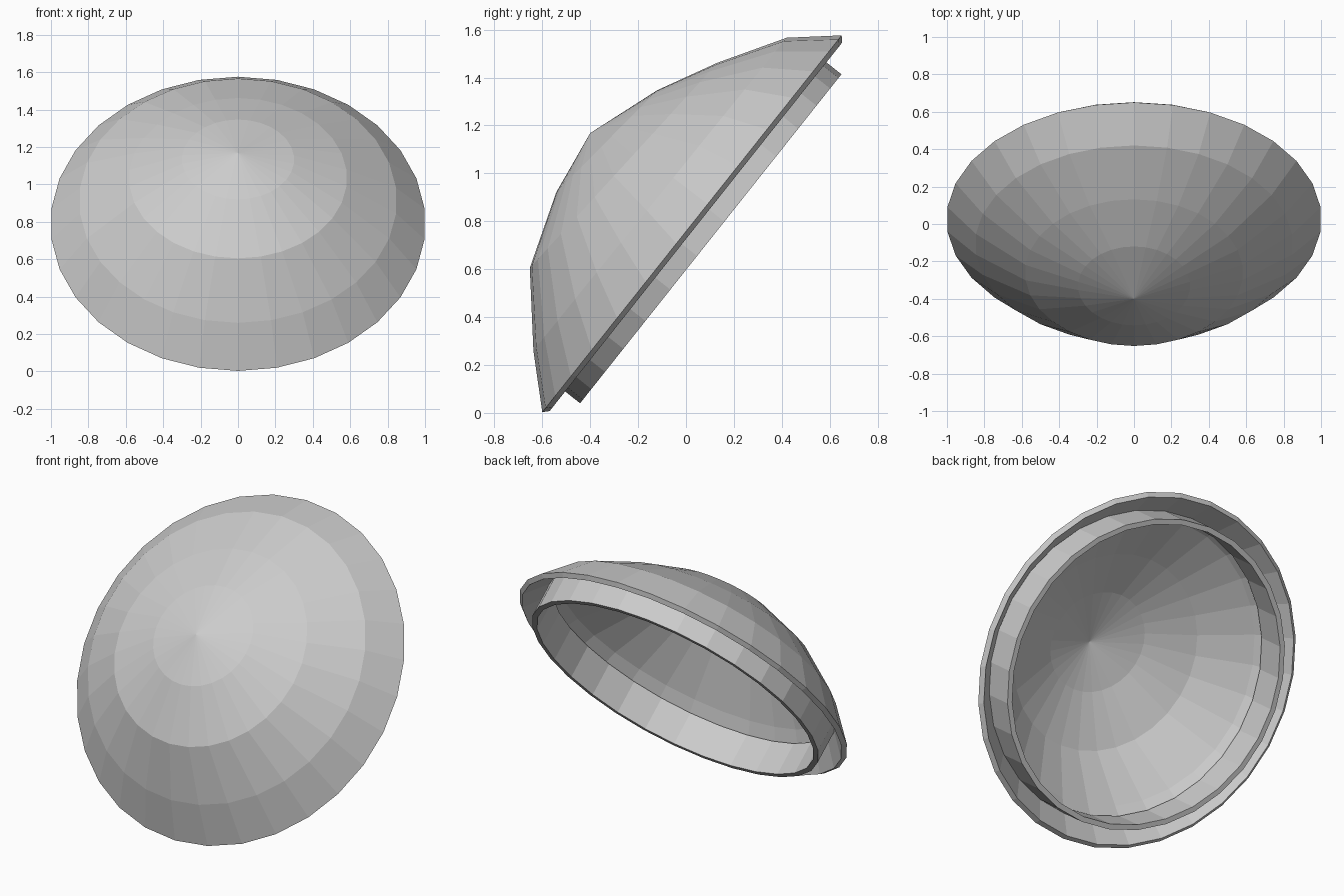
import bpy, bmesh
from math import sin, cos, pi
from mathutils import Vector

if "Cube" in bpy.data.objects:
    bpy.data.objects.remove(bpy.data.objects["Cube"])

SIDES = 30
U = Vector((0, 0.622, 0.783))      # up along the tilted rim plane
N = Vector((0, -0.783, 0.622))     # out through the crown
CENTRE = Vector((0, 0.025, 0.789))


def ring(bm, low, high, rx):
    """Ring spanning low to high in the yz plane, half-width rx in x."""
    low, high = Vector((0, *low)), Vector((0, *high))
    mid, half = (low + high) / 2, (high - low) / 2
    return [bm.verts.new(mid + half * cos(2 * pi * k / SIDES)
                         + Vector((rx * sin(2 * pi * k / SIDES), 0, 0)))
            for k in range(SIDES)]


def bridge(bm, a, b):
    for k in range(SIDES):
        j = (k + 1) % SIDES
        bm.faces.new((a[k], a[j], b[j], b[k]))


def finish(bm, name):
    bmesh.ops.recalc_face_normals(bm, faces=bm.faces)
    mesh = bpy.data.meshes.new(name)
    bm.to_mesh(mesh)
    bm.free()
    ob = bpy.data.objects.new(name, mesh)
    bpy.context.collection.objects.link(ob)
    return ob


# Domed shell: rings skewed towards the crown, thickened inwards
bm = bmesh.new()
rings = [ring(bm, *r) for r in (
    ((-0.60, 0.003), (0.65, 1.576), 1.003),
    ((-0.637, 0.26), (0.42, 1.566), 0.85),
    ((-0.652, 0.605), (0.132, 1.462), 0.583),
    ((-0.542, 0.92), (-0.12, 1.347), 0.30))]
for a, b in zip(rings, rings[1:]):
    bridge(bm, a, b)
crown = bm.verts.new((0, -0.40, 1.168))
for k in range(SIDES):
    bm.faces.new((rings[-1][k], rings[-1][(k + 1) % SIDES], crown))
bmesh.ops.recalc_face_normals(bm, faces=bm.faces)
if crown.normal.dot(N) < 0 and sum(f.normal.dot(N) for f in bm.faces) < 0:
    bmesh.ops.reverse_faces(bm, faces=bm.faces)
dome = finish(bm, "dome_shell")
mod = dome.modifiers.new("thickness", "SOLIDIFY")
mod.thickness = 0.031
mod.offset = -1

# Inner collar: closed tube projecting below the rim plane
bm = bmesh.new()
profile = [(0.877, -0.10), (0.877, 0.10), (0.847, 0.10), (0.847, -0.10)]
loops = []
for r, h in profile:
    lo, hi = CENTRE + N * h - U * r, CENTRE + N * h + U * r
    loops.append(ring(bm, lo.yz, hi.yz, r))
for i in range(4):
    bridge(bm, loops[i], loops[(i + 1) % 4])
finish(bm, "inner_collar")
